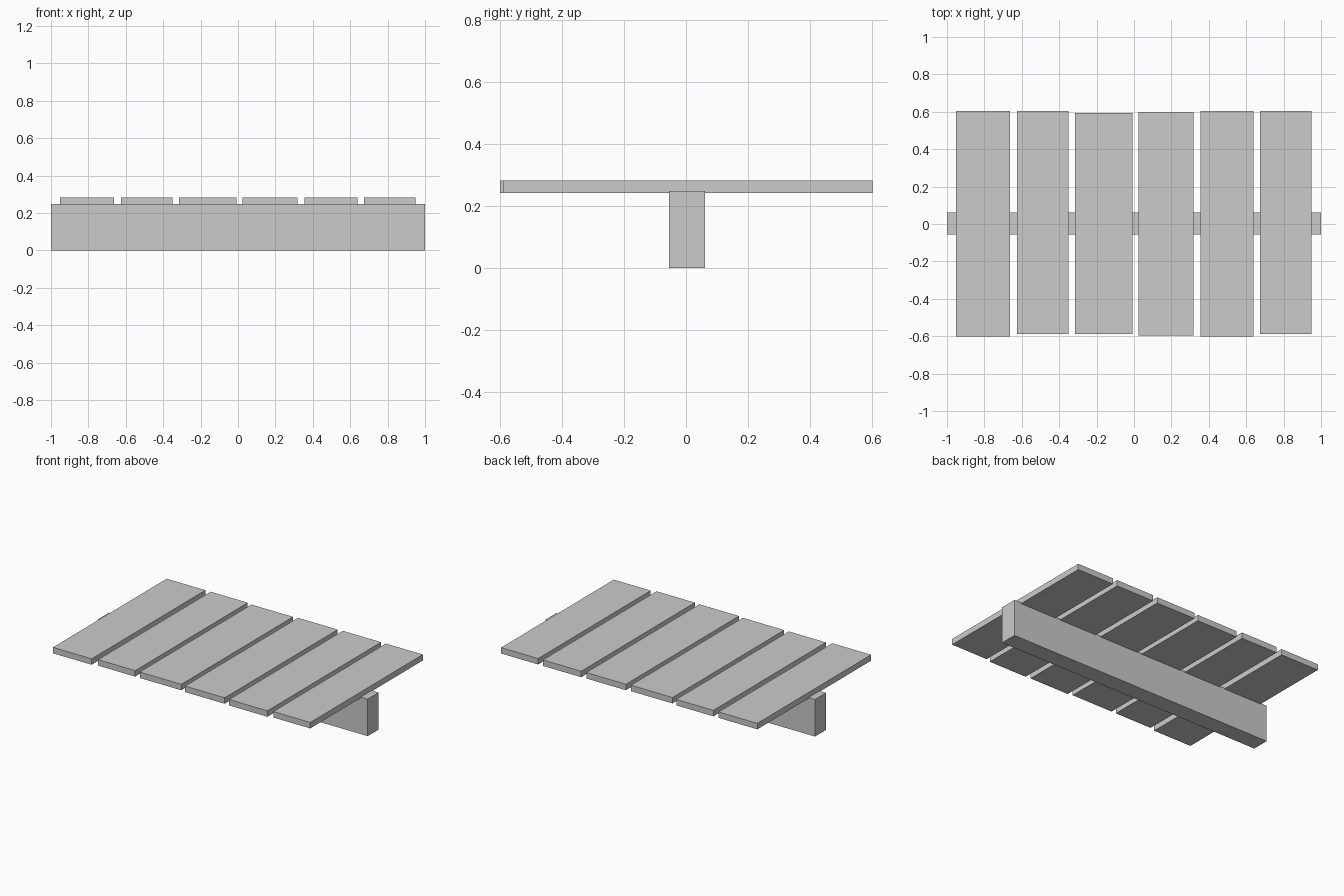
import bpy

if "Cube" in bpy.data.objects:
    bpy.data.objects.remove(bpy.data.objects["Cube"])


def box(name, x0, x1, y0, y1, z0, z1):
    bpy.ops.mesh.primitive_cube_add(
        size=1, location=((x0 + x1) / 2, (y0 + y1) / 2, (z0 + z1) / 2))
    ob = bpy.context.object
    ob.name = name
    ob.scale = (x1 - x0, y1 - y0, z1 - z0)
    bpy.ops.object.transform_apply(location=False, rotation=False, scale=True)
    return ob


# Long central support beam
box("support_beam", -1.0, 1.0, -0.055, 0.062, 0.0, 0.248)

# Uneven cross planks: x start, x end, y start, y end
planks = [
    (-0.951, -0.664, -0.601, 0.603),
    (-0.625, -0.350, -0.589, 0.603),
    (-0.316, -0.008, -0.589, 0.594),
    (0.025, 0.319, -0.597, 0.600),
    (0.355, 0.639, -0.601, 0.603),
    (0.674, 0.948, -0.589, 0.603),
]
for i, (x0, x1, y0, y1) in enumerate(planks, 1):
    box(f"plank_{i}", x0, x1, y0, y1, 0.242, 0.282)
